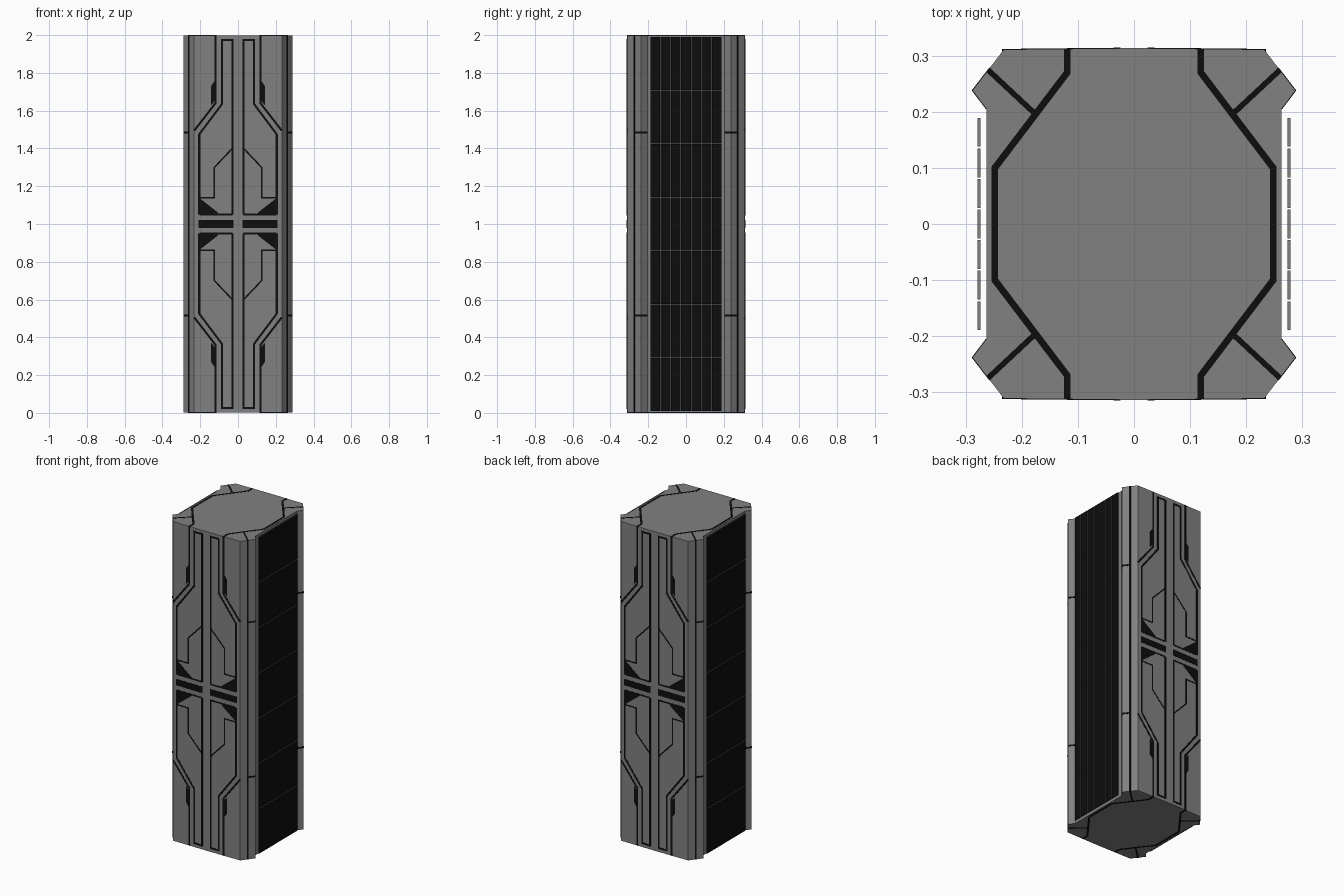
import bpy, bmesh
from mathutils import Vector

if "Cube" in bpy.data.objects:
    bpy.data.objects.remove(bpy.data.objects["Cube"])

LIFT, SINK = 0.001, 0.004      # inlay height above / depth below the surface
SIGNS = (1, -1)


def material(name, v):
    m = bpy.data.materials.new(name)
    m.diffuse_color = (v, v, v, 1)
    m.use_nodes = True
    m.node_tree.nodes["Principled BSDF"].inputs["Base Color"].default_value = m.diffuse_color
    return m


grey, black = material("stone_grey", 0.22), material("inlay_black", 0.004)


def finish(name, bm, *mats):
    bmesh.ops.recalc_face_normals(bm, faces=bm.faces)
    me = bpy.data.meshes.new(name)
    bm.to_mesh(me)
    bm.free()
    for m in mats:
        me.materials.append(m)
    ob = bpy.data.objects.new(name, me)
    bpy.context.collection.objects.link(ob)
    return ob


def prism(bm, pts, place):
    """Thin solid from a 2D polygon; place(u, v, h) maps it onto a surface."""
    lo = [bm.verts.new(place(u, v, -SINK)) for u, v in pts]
    hi = [bm.verts.new(place(u, v, LIFT)) for u, v in pts]
    bm.faces.new(lo[::-1])
    bm.faces.new(hi)
    n = len(pts)
    for i in range(n):
        j = (i + 1) % n
        bm.faces.new((lo[i], lo[j], hi[j], hi[i]))


def band(path, width):
    """Mitred outline of a line with constant width."""
    p = [Vector(q) for q in path]
    left, right = [], []
    for i, q in enumerate(p):
        dirs = []
        if i > 0:
            dirs.append((q - p[i - 1]).normalized())
        if i < len(p) - 1:
            dirs.append((p[i + 1] - q).normalized())
        norms = [Vector((-d.y, d.x)) for d in dirs]
        m = sum(norms, Vector((0, 0))).normalized()
        m *= width / 2 / m.dot(norms[0])
        left.append(tuple(q + m))
        right.append(tuple(q - m))
    return left + right[::-1]


# Pillar body: faceted cross-section, slightly ridged front and back
quarter = [(0.232, 0.311), (0.288, 0.238), (0.263, 0.205)]
right = [(0, 0.3135)] + quarter + [(x, -y) for x, y in quarter[::-1]] + [(0, -0.3135)]
outline = right + [(-x, y) for x, y in right[-2:0:-1]]
bm = bmesh.new()
base = bm.faces.new([bm.verts.new((x, y, 0.001)) for x, y in outline])
ext = bmesh.ops.extrude_face_region(bm, geom=[base])
bmesh.ops.translate(bm, vec=(0, 0, 1.998),
                    verts=[v for v in ext["geom"] if isinstance(v, bmesh.types.BMVert)])
finish("pillar_body", bm, grey)

# Front and back inlays: one quarter of the pattern, v measured from mid height
lines = [
    ([(0.03, 0.05), (0.03, 0.975), (0.085, 0.975), (0.085, 0.635),
      (0.205, 0.475), (0.205, 0.05)], 0.011),
    ([(0.119, 0.999), (0.119, 0.64), (0.231, 0.495)], 0.011),
    ([(0.03, 0.40), (0.125, 0.30), (0.125, 0.14), (0.205, 0.14)], 0.008),
    ([(0.03, 0.05), (0.205, 0.05)], 0.009),
]
patches = [
    [(0.119, 0.765), (0.142, 0.73), (0.142, 0.63), (0.119, 0.655)],
    [(0.205, 0.138), (0.105, 0.06), (0.105, 0.05), (0.205, 0.05)],
    [(0.025, 0.0), (0.21, 0.0), (0.21, 0.02), (0.025, 0.02)],
]
shapes = [band(p, w) for p, w in lines] + patches
for name, side in (("front_inlays", -1), ("back_inlays", 1)):
    bm = bmesh.new()
    for sx in SIGNS:
        for sz in SIGNS:
            for s in shapes:
                prism(bm, s, lambda u, v, h: (
                    sx * u, side * (0.3135 - 0.0025 * u / 0.232 + h), 1 + sz * v))
    finish(name, bm, black)

# Cap inlays: octagonal seam and corner seams on top and bottom
side_seam = band([(0.119, 0.312), (0.119, 0.27), (0.248, 0.1), (0.248, -0.1),
                  (0.119, -0.27), (0.119, -0.312)], 0.012)
corner_seam = band([(0.178, 0.198), (0.26, 0.2745)], 0.010)
for name, sz in (("top_inlays", 1), ("bottom_inlays", -1)):
    bm = bmesh.new()
    for sx in SIGNS:
        prism(bm, side_seam, lambda u, v, h: (sx * u, v, 1 + sz * (0.999 + h)))
        for sy in SIGNS:
            prism(bm, corner_seam, lambda u, v, h: (sx * u, sy * v, 1 + sz * (0.999 + h)))
    finish(name, bm, black)

# Corner seams: a vertical line down each chamfer, short rings at two heights
bm = bmesh.new()
a, b, c = (Vector(q) for q in quarter)


def on_edge(p, q, sx, sy):
    d = (q - p).normalized()
    n = Vector((-d.y, d.x))
    if n.x < 0:
        n = -n

    def place(u, v, h):
        r = p + d * u + n * h
        return (sx * r.x, sy * r.y, v)
    return place


half, lip = (b - a).length / 2, (c - b).length
for sx in SIGNS:
    for sy in SIGNS:
        chamfer, inner = on_edge(a, b, sx, sy), on_edge(b, c, sx, sy)
        prism(bm, band([(half, 0.001), (half, 1.999)], 0.009), chamfer)
        for z in (0.515, 1.485):
            prism(bm, band([(half, z), (2 * half, z)], 0.010), chamfer)
            prism(bm, band([(0, z), (lip, z)], 0.010), inner)
finish("corner_seams", bm, black)

# Side panels: 7 x 7 floating tiles with a dark outer face
pitch_y, pitch_z, gap = 0.0545, 0.2835, 0.003
for name, sx in (("right_panel_tiles", 1), ("left_panel_tiles", -1)):
    bm = bmesh.new()
    for i in range(7):
        for j in range(7):
            cube = bmesh.ops.create_cube(bm, size=1)["verts"]
            bmesh.ops.scale(bm, vec=(0.005, pitch_y - gap, pitch_z - gap), verts=cube)
            bmesh.ops.translate(bm, verts=cube, vec=(
                sx * 0.2765, (i - 3) * pitch_y, 1 + (j - 3) * pitch_z))
    bm.normal_update()
    for f in bm.faces:
        f.material_index = 1 if f.normal.x * sx > 0.5 else 0
    finish(name, bm, grey, black)
